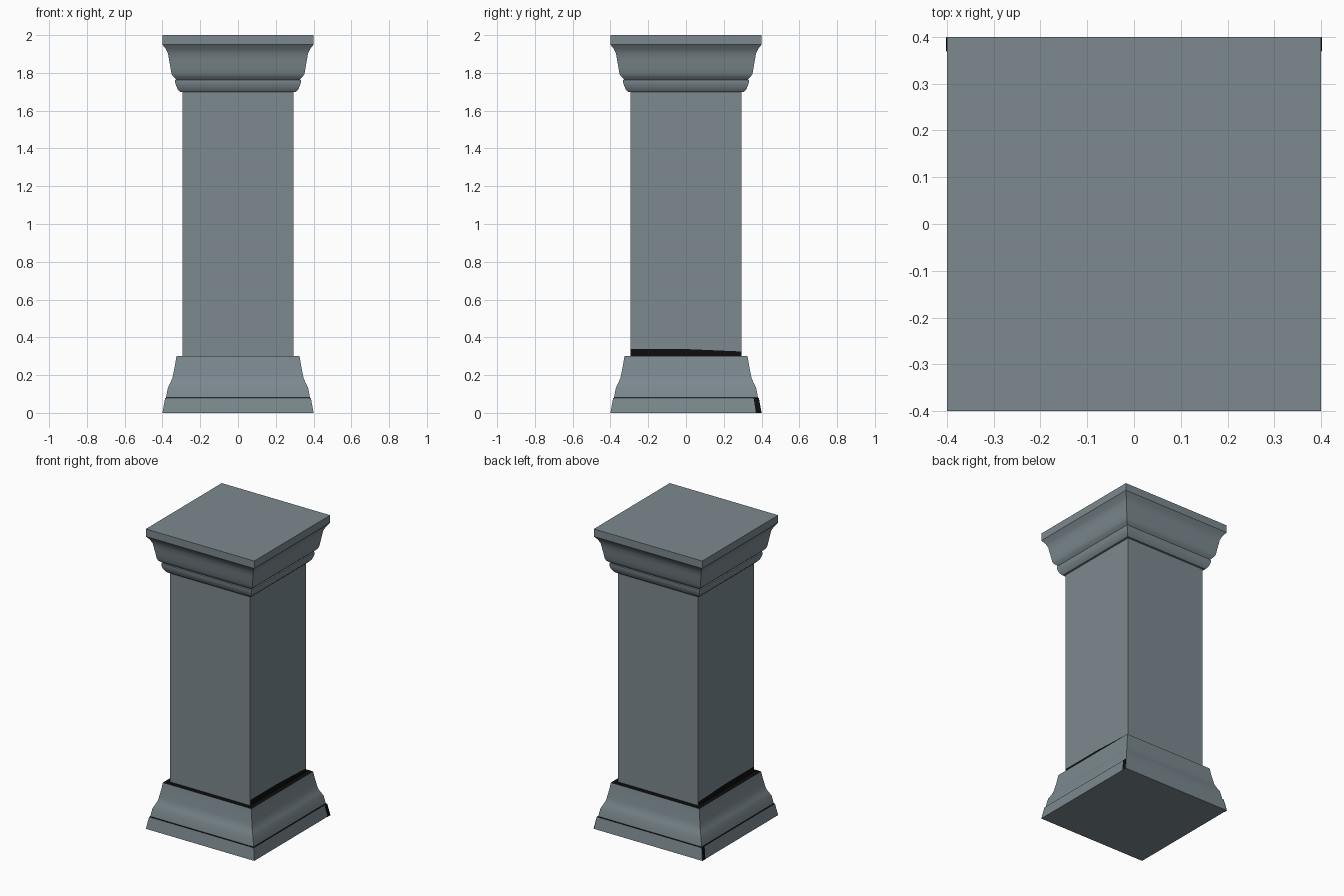
import bpy, bmesh

cube = bpy.data.objects.get("Cube")
if cube:
    bpy.data.objects.remove(cube, do_unlink=True)


def make_material(name, rgb):
    mat = bpy.data.materials.new(name)
    mat.use_nodes = True
    color = (*rgb, 1.0)
    mat.diffuse_color = color
    mat.node_tree.nodes["Principled BSDF"].inputs["Base Color"].default_value = color
    return mat


stone = make_material("grey stone", (0.20, 0.25, 0.275))
grime = make_material("black grime", (0.004, 0.004, 0.004))
CORNERS = ((-1, -1), (1, -1), (1, 1), (-1, 1))


def finish(name, bm, smooth=True):
    bmesh.ops.recalc_face_normals(bm, faces=bm.faces)
    mesh = bpy.data.meshes.new(name)
    bm.to_mesh(mesh)
    bm.free()
    mesh.materials.append(stone)
    mesh.materials.append(grime)
    obj = bpy.data.objects.new(name, mesh)
    bpy.context.collection.objects.link(obj)
    if smooth:
        bpy.ops.object.select_all(action="DESELECT")
        obj.select_set(True)
        bpy.context.view_layer.objects.active = obj
        bpy.ops.object.shade_smooth_by_angle(angle=0.5)
    return obj


def square_moulding(name, profile, dark_ledges=()):
    """Stack square rings given as (half width, height); darken chosen bands."""
    bm = bmesh.new()
    rings = [[bm.verts.new((sx * w, sy * w, z)) for sx, sy in CORNERS]
             for w, z in profile]
    for band, (low, high) in enumerate(zip(rings, rings[1:])):
        for i in range(4):
            j = (i + 1) % 4
            face = bm.faces.new((low[i], low[j], high[j], high[i]))
            face.material_index = int(band in dark_ledges)
    bm.faces.new(rings[0])
    bm.faces.new(rings[-1])
    return finish(name, bm)


# Flared plinth with a thin dark crease and a dark ledge around the shaft
base = [(0.40, 0), (0.386, 0.078), (0.381, 0.081), (0.371, 0.135),
        (0.358, 0.16), (0.347, 0.185), (0.342, 0.21), (0.334, 0.25),
        (0.326, 0.30), (0.295, 0.301)]
square_moulding("base", base, dark_ledges=(1, len(base) - 2))

# Plain square shaft
square_moulding("shaft", [(0.295, 0.295), (0.295, 1.71)])

# Capital: rounded bead, recess, cove and top slab
square_moulding("capital", [
    (0.295, 1.70), (0.308, 1.70), (0.319, 1.713), (0.327, 1.73),
    (0.333, 1.75), (0.333, 1.762), (0.327, 1.765), (0.345, 1.782),
    (0.352, 1.795), (0.358, 1.83), (0.365, 1.87), (0.370, 1.90),
    (0.381, 1.925), (0.40, 1.95), (0.40, 2.0)])


# Dark stains: thin plates lying on the side faces
def stain(name, side, outline):
    bm = bmesh.new()
    bm.faces.new([bm.verts.new((side * x, y, z)) for x, y, z in outline])
    obj = finish(name, bm, smooth=False)
    for poly in obj.data.polygons:
        poly.material_index = 1


for side, label in ((1, "left"), (-1, "right")):
    stain(label + "_shaft_stain", side, [
        (0.297, -0.295, 0.30), (0.297, 0.295, 0.30), (0.297, 0.295, 0.325),
        (0.297, 0, 0.338), (0.297, -0.295, 0.338)])
    stain(label + "_base_stain", side, [
        (0.402, 0.37, 0), (0.402, 0.40, 0), (0.388, 0.386, 0.078),
        (0.388, 0.358, 0.078)])
